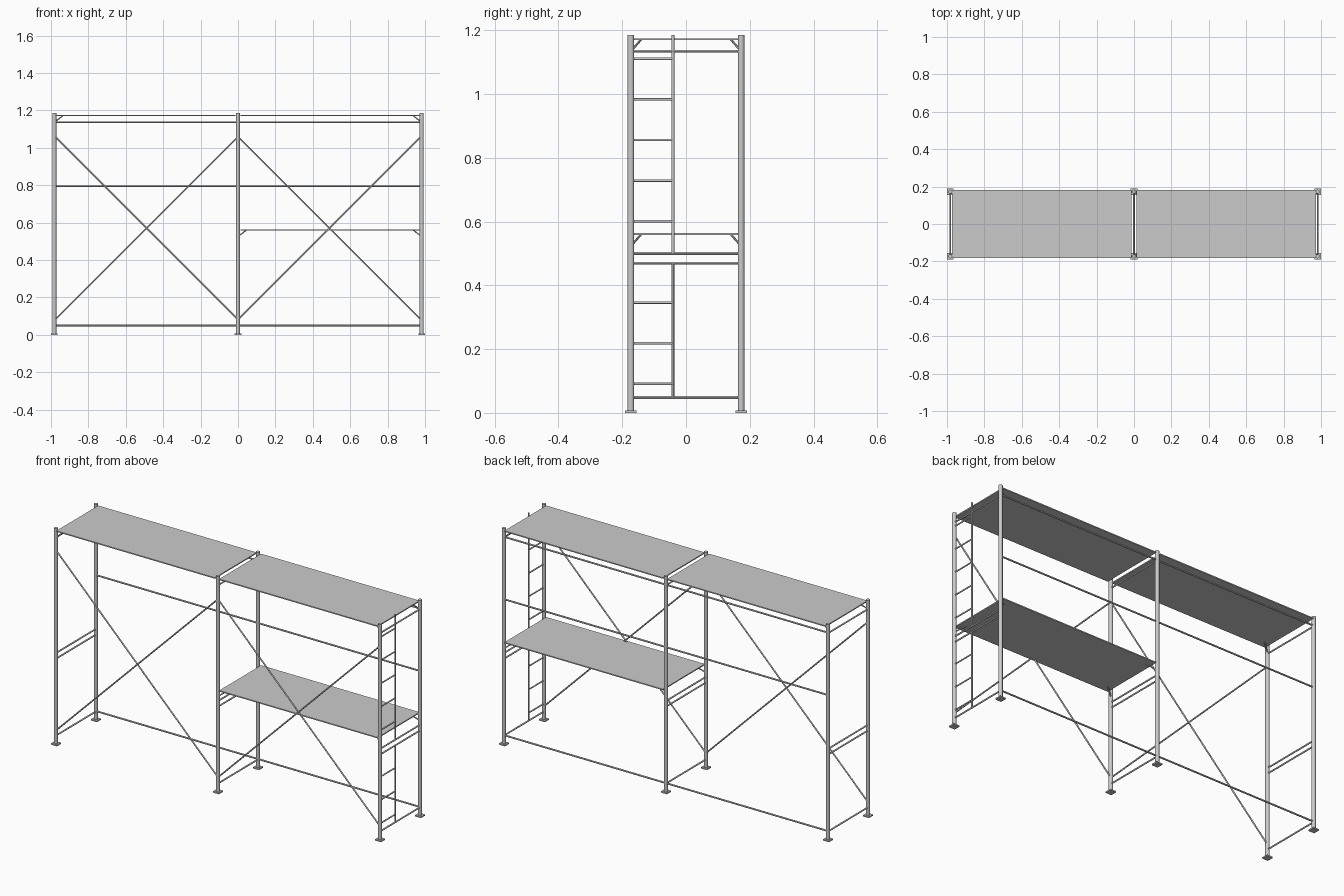
import bpy
from mathutils import Vector

if "Cube" in bpy.data.objects:
    bpy.data.objects.remove(bpy.data.objects["Cube"])

PX, PY = 0.982, 0.173          # post positions
TOP = 1.186                    # post height
DECK_T = 0.006


def tube(name, a, b, r, sides=12):
    a, b = Vector(a), Vector(b)
    d = b - a
    bpy.ops.mesh.primitive_cylinder_add(vertices=sides, radius=r, depth=d.length,
                                        location=(a + b) / 2)
    o = bpy.context.object
    o.name = name
    o.rotation_euler = d.to_track_quat('Z', 'Y').to_euler()
    bpy.ops.object.shade_smooth_by_angle()
    return o


def box(name, lo, hi):
    lo, hi = Vector(lo), Vector(hi)
    bpy.ops.mesh.primitive_cube_add(size=1, location=(lo + hi) / 2)
    o = bpy.context.object
    o.name = name
    o.scale = hi - lo
    bpy.ops.object.transform_apply(location=False, rotation=False, scale=True)
    return o


# Three frames: posts, foot plates and cross bars
for x in (-PX, 0, PX):
    for y in (-PY, PY):
        tube("post", (x, y, 0), (x, y, TOP), 0.0105, 20)
        box("foot_plate", (x - 0.018, y - 0.018, 0), (x + 0.018, y + 0.018, 0.007))
    for z in (0.048, 0.469, 0.5, 1.134):
        tube("frame_bar", (x, -PY, z), (x, PY, z), 0.0042)

# Long rails along the back
for z in (0.05, 0.795, 1.137):
    for s in (-1, 1):
        tube("back_rail", (0, PY, z), (s * PX, PY, z), 0.0045)

# Crossed braces on the front of both bays
for s in (-1, 1):
    tube("front_brace", (s * PX, -PY, 1.064), (0, -PY, 0.082), 0.004)
    tube("front_brace", (s * PX, -PY, 0.076), (0, -PY, 1.058), 0.004)


# Decks with small corner struts
def deck(name, x0, x1, top):
    box(name, (x0, -0.181, top - DECK_T), (x1, 0.181, top))


def strut(x, s, top):
    for t in (-1, 1):
        tube("deck_strut", (x + s * 0.006, t * (PY - 0.006), top - 0.034),
             (x + s * 0.045, t * (PY - 0.032), top - 0.004), 0.0035, 8)


deck("upper_deck_left", -0.974, -0.013, 1.175)
deck("upper_deck_right", 0.013, 0.974, 1.175)
deck("lower_deck", 0.013, 0.974, 0.564)
strut(-PX, 1, 1.175)
strut(PX, -1, 1.175)
strut(0, 1, 0.564)
strut(PX, -1, 0.564)

# Ladder in the right frame
LY = -0.041
tube("ladder_stile_lower", (PX, LY, 0.048), (PX, LY, 0.469), 0.0042)
tube("ladder_stile_upper", (PX, LY, 0.5), (PX, LY, TOP), 0.0042)
for i in range(9):
    if i != 3:
        z = 0.091 + i * 0.1275
        tube("ladder_rung", (PX, -PY, z), (PX, LY, z), 0.0038)
